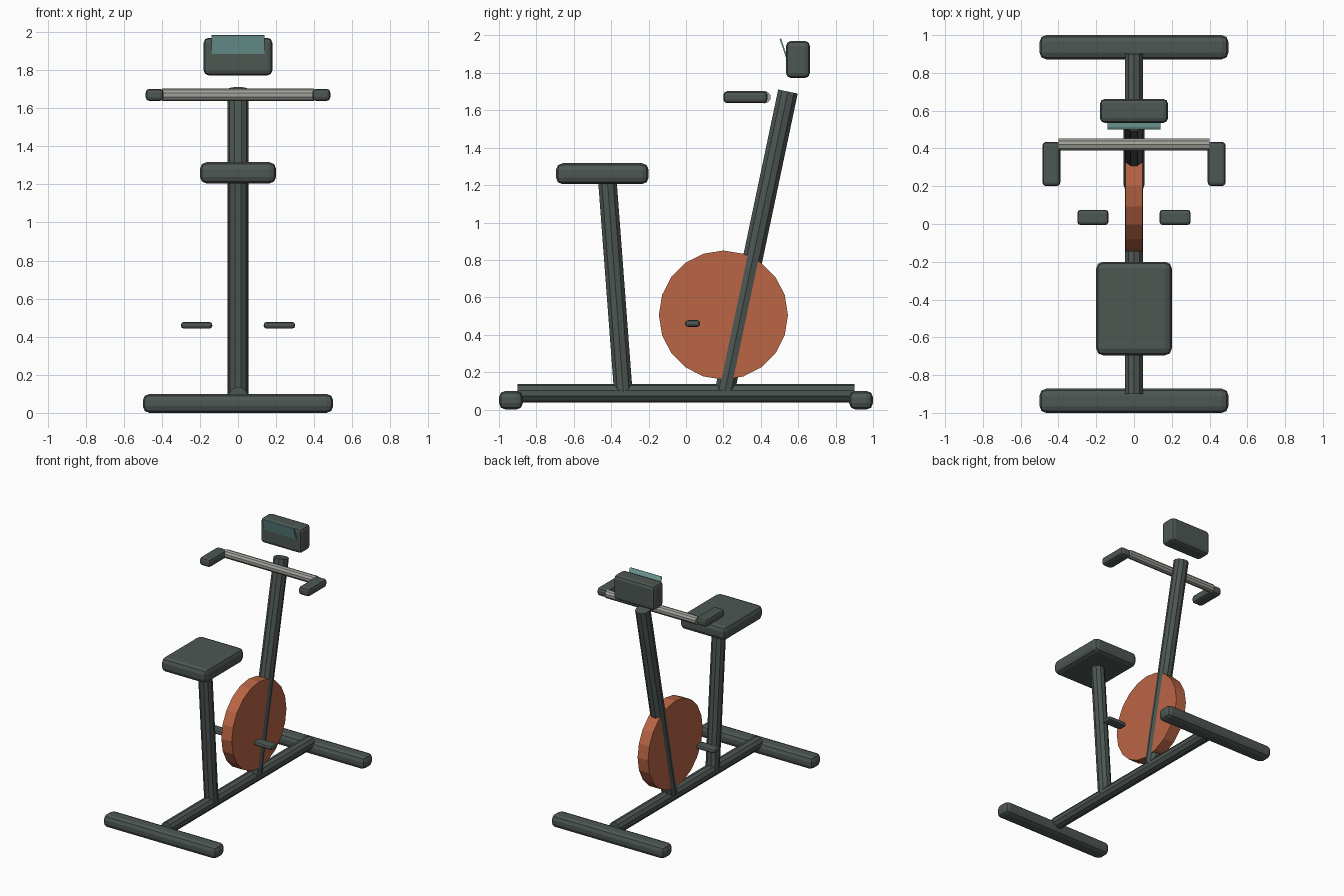
import bpy
import math
from mathutils import Vector, Matrix

default = bpy.data.objects.get("Cube")
if default:
    bpy.data.objects.remove(default, do_unlink=True)


def material(name, rgb):
    m = bpy.data.materials.new(name)
    m.use_nodes = True
    m.diffuse_color = (*rgb, 1)
    bsdf = next(n for n in m.node_tree.nodes if n.type == 'BSDF_PRINCIPLED')
    bsdf.inputs["Base Color"].default_value = (*rgb, 1)
    return m


DARK = material("dark grey green", (0.075, 0.095, 0.086))
ORANGE = material("burnt orange", (0.49, 0.13, 0.06))
STEEL = material("pale steel", (0.36, 0.36, 0.33))
TEAL = material("screen teal", (0.18, 0.37, 0.35))


def finish(name, mat):
    obj = bpy.context.object
    obj.name = obj.data.name = name
    obj.data.materials.append(mat)
    return obj


def padded_box(name, low, high, bevel, mat=DARK):
    """Box between two corners with softened edges."""
    low, high = Vector(low), Vector(high)
    bpy.ops.mesh.primitive_cube_add(size=1, location=(low + high) / 2)
    obj = finish(name, mat)
    obj.data.transform(Matrix.Diagonal((*(high - low), 1)))
    if bevel:
        mod = obj.modifiers.new("soft edges", 'BEVEL')
        mod.width = bevel
        mod.segments = 2
    return obj


def tube(name, start, end, radius, ridge, sides=10, mat=DARK):
    """Faceted tube from start to end with one ridge facing a given direction."""
    start, end = Vector(start), Vector(end)
    axis = (end - start).normalized()
    y = Vector(ridge)
    y = (y - axis * y.dot(axis)).normalized()
    rot = Matrix((y.cross(axis), y, axis)).transposed().to_4x4()
    bpy.ops.mesh.primitive_cylinder_add(vertices=sides, radius=radius, depth=(end - start).length)
    obj = finish(name, mat)
    obj.matrix_world = Matrix.Translation((start + end) / 2) @ rot
    return obj


X, Y, Z = (1, 0, 0), (0, 1, 0), (0, 0, 1)

# Floor frame
for side, name in ((-1, "front_foot"), (1, "rear_foot")):
    y = 0.936 * side
    padded_box(name, (-0.5, y - 0.064, 0), (0.5, y + 0.064, 0.1), 0.035)
tube("base_rail", (0, -0.9, 0.087), (0, 0.9, 0.087), 0.05, Z)

# Posts and seat
tube("seat_post", (0, -0.335, 0.09), (0, -0.42, 1.22), 0.052, X)
tube("main_post", (0, 0.208, 0.1), (0, 0.545, 1.7), 0.056, X)
padded_box("seat", (-0.2, -0.695, 1.205), (0.2, -0.2, 1.317), 0.035)

# Flywheel
tube("flywheel", (-0.046, 0.2, 0.505), (0.046, 0.2, 0.505), 0.345, Z, 20, ORANGE)

# Handlebar, grips and pedals
tube("handlebar", (-0.4, 0.42, 1.67), (0.4, 0.42, 1.67), 0.033, Z, mat=STEEL)
for side, name in ((1, "left"), (-1, "right")):
    xs = sorted((0.39 * side, 0.485 * side))
    padded_box(name + "_grip", (xs[0], 0.2, 1.638), (xs[1], 0.435, 1.702), 0.02)
    xs = sorted((0.135 * side, 0.3 * side))
    padded_box(name + "_pedal", (xs[0], -0.005, 0.442), (xs[1], 0.075, 0.478), 0.016)

# Console with its tilted screen
padded_box("console", (-0.18, 0.535, 1.773), (0.18, 0.662, 1.97), 0.025)
screen = padded_box("screen", (-0.14, 0.517, 1.882), (0.14, 0.525, 1.986), 0, TEAL)
screen.rotation_euler.x = math.radians(19)
